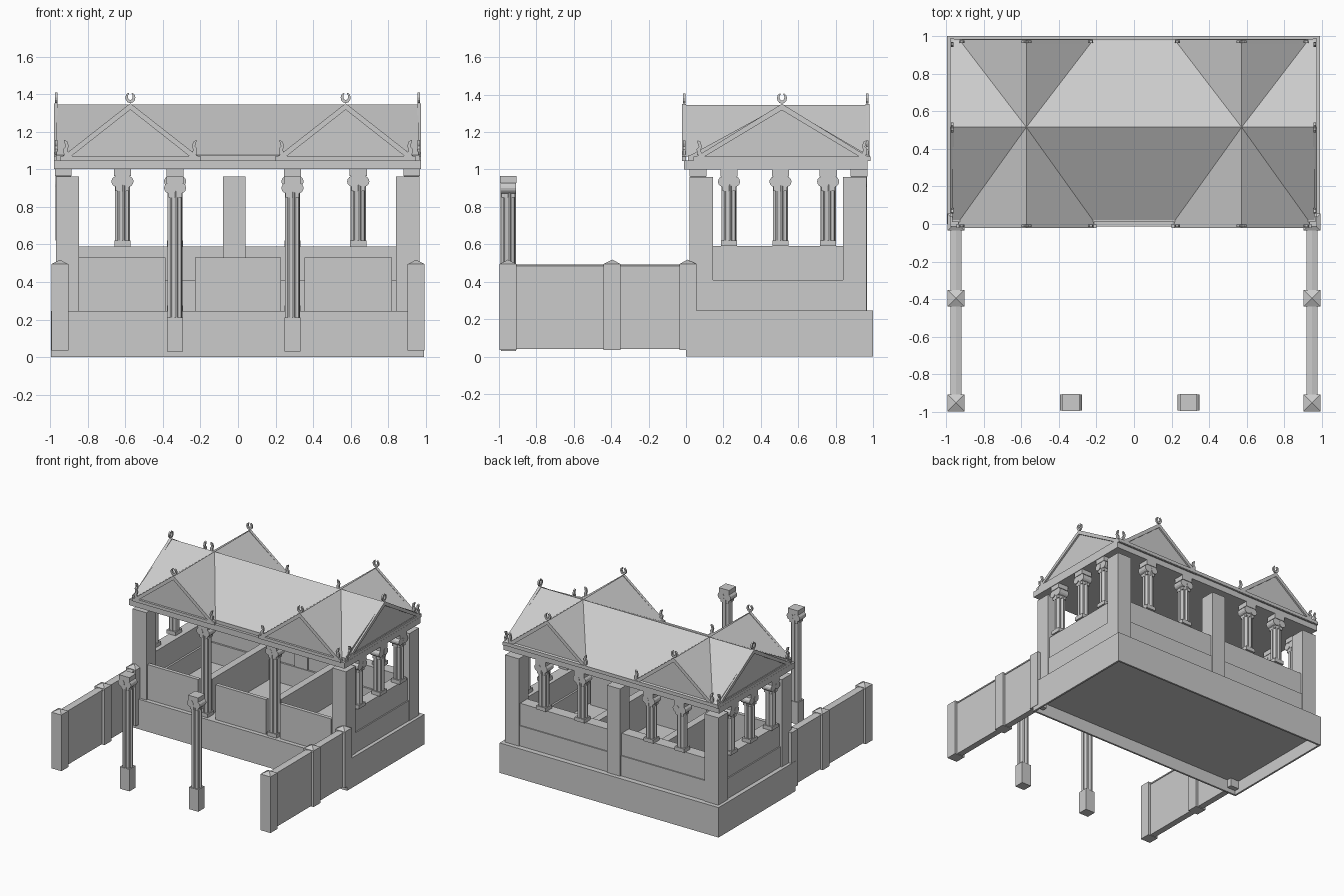
import bpy, bmesh, math

if "Cube" in bpy.data.objects:
    bpy.data.objects.remove(bpy.data.objects["Cube"])


def finish(name, bm):
    bmesh.ops.recalc_face_normals(bm, faces=bm.faces)
    me = bpy.data.meshes.new(name)
    bm.to_mesh(me)
    bm.free()
    ob = bpy.data.objects.new(name, me)
    bpy.context.collection.objects.link(ob)
    return ob


def add_prism(bm, pts, axis, a, b):
    """Extrude a 2D profile from a to b along an axis."""
    def put(p, t):
        return {'x': (t, p[0], p[1]), 'y': (p[0], t, p[1]), 'z': (p[0], p[1], t)}[axis]
    lo = [bm.verts.new(put(p, a)) for p in pts]
    hi = [bm.verts.new(put(p, b)) for p in pts]
    bm.faces.new(lo)
    bm.faces.new(hi[::-1])
    n = len(pts)
    for i in range(n):
        bm.faces.new((lo[i], lo[(i + 1) % n], hi[(i + 1) % n], hi[i]))


def add_box(bm, x0, x1, y0, y1, z0, z1):
    add_prism(bm, [(x0, y0), (x1, y0), (x1, y1), (x0, y1)], 'z', z0, z1)


def prism(name, pts, axis, a, b):
    bm = bmesh.new()
    add_prism(bm, pts, axis, a, b)
    return finish(name, bm)


def box(name, *d):
    bm = bmesh.new()
    add_box(bm, *d)
    return finish(name, bm)


def circle(cx, cz, r, n=14):
    return [(cx + r * math.cos(2 * math.pi * i / n), cz + r * math.sin(2 * math.pi * i / n))
            for i in range(n)]


def column(name, x, y, z0, z1, turned=False, plinth=0.03):
    """Fluted shaft on a plinth, with a scroll capital."""
    bm = bmesh.new()
    h = z1 - z0
    add_box(bm, -.043, .043, -.04, .04, 0, plinth)
    flutes = [((.041 if i % 4 < 2 else .034) * math.cos(math.pi * (i + .5) / 16),
               (.041 if i % 4 < 2 else .034) * math.sin(math.pi * (i + .5) / 16)) for i in range(32)]
    add_prism(bm, flutes, 'z', plinth, h - .08)
    add_box(bm, -.036, .036, -.036, .036, h - .115, h - .08)
    for s in (-1, 1):
        add_prism(bm, circle(s * .03, h - .065, .029), 'y', -.042, .042)
    add_box(bm, -.03, .03, -.04, .04, h - .085, h - .037)
    add_box(bm, -.046, .046, -.045, .045, h - .037, h)
    ob = finish(name, bm)
    ob.location = (x, y, z0)
    ob.rotation_euler.z = math.pi / 2 if turned else 0


# Hollow plinth with raised floor
box("floor_slab", -.98, .975, .015, .985, .1, .245)
box("plinth_front", -.995, .99, 0, .015, 0, .245)
box("plinth_back", -.995, .99, .985, 1, 0, .245)
box("plinth_left", -.995, -.98, .015, .985, 0, .245)
box("plinth_right", .975, .99, .015, .985, 0, .245)

# Corner piers and back middle pier
for x0 in (-.97, .84):
    for y0 in (.02, .84):
        box("corner_pier", x0, x0 + .125, y0, y0 + .125, .245, .96)
box("back_middle_pier", -.08, .04, .845, .967, .245, .96)

# Parapet walls with a thicker lower course
for s in (-1, 1):
    for name, inner, outer, z0, z1 in (("side_wall_base", .84, .96, .245, .41),
                                       ("side_wall", .855, .95, .41, .59)):
        x0, x1 = sorted((s * inner, s * outer))
        box(name, x0, x1, .14, .85, z0, z1)
box("back_wall_base", -.85, .845, .84, .957, .245, .41)
box("back_wall", -.85, .845, .855, .948, .41, .59)

# Front panels and inner partitions
for x0, x1 in ((-.845, -.385), (-.23, .23), (.355, .82)):
    box("front_panel", x0, x1, .035, .065, .245, .53)
for x in (-.335, .29):
    box("partition", x - .03, x + .03, .1, .85, .245, .53)

# Columns: porch, parapet and free standing
for x in (-.335, .29):
    column("front_column", x, .065, .245, 1.0)
    column("free_column", x, -.95, .03, .965, plinth=.18)
for x in (-.615, -.335, .29, .64):
    column("back_column", x, .925, .59, 1.0)
for x in (-.93, .925):
    for y in (.23, .505, .76):
        column("side_column", x, y, .59, 1.0, True)

# Wing walls with pointed posts
for s in (-1, 1):
    c = s * .948
    prism("wing_wall", [(c - .025, .04), (c + .025, .04), (c + .025, .475), (c + .03, .475),
                        (c + .03, .485), (c, .493), (c - .03, .485), (c - .03, .475),
                        (c - .025, .475)], 'y', -.95, .01)
    for y in (-.952, -.395, .01):
        bm = bmesh.new()
        add_box(bm, c - .045, c + .045, y - .045, y + .045, .035, .495)
        top = [v for v in bm.verts if v.co.z > .4]
        face = next(f for f in bm.faces if all(v in top for v in f.verts))
        bmesh.ops.poke(bm, faces=[face], offset=.02)
        apex = [v for v in bm.verts if abs(v.co.x - c) < .001]
        for v in apex:
            v.co.z = .518
        finish("wing_post", bm)

# Entablature and cornice
box("entablature", -.98, .975, -.012, .97, 1.0, 1.048)
box("cornice", -.97, .965, .01, .985, 1.048, 1.075)

# Main roof and cross gables
RIDGE = 1.345
prism("main_roof", [(.012, 1.07), (.985, 1.07), (.515, RIDGE)], 'x', -.965, .96)
for c in (-.573, .573):
    prism("cross_roof", [(c - .36, 1.07), (c + .36, 1.07), (c, RIDGE)], 'y', -.003, .968)


def rake(c, half):
    """Thin chevron outline for a gable edge."""
    return [(c - half, 1.065), (c, RIDGE + .006), (c + half, 1.065),
            (c + half - .045, 1.065), (c, RIDGE - .028), (c - half + .045, 1.065)]


def ornament(name, pts, axis, t):
    prism(name, pts, axis, t - .007, t + .007)


def horseshoe(c, z):
    """Open ring standing on a short foot."""
    arc = [math.radians(115 + i * 31) for i in range(11)]
    return ([(c + .027 * math.cos(a), z + .036 + .029 * math.sin(a)) for a in arc] +
            [(c + .013 * math.cos(a), z + .041 + .018 * math.sin(a)) for a in arc[::-1]])


def hook(c, z, s):
    """Half leaf curling away from the gable."""
    pts = [(-.015, 0), (.014, 0), (.016, .03), (.004, .045), (.01, .06),
           (.012, .078), (-.004, .07), (-.012, .045), (-.005, .025)]
    return [(c - s * u, z + v) for u, v in pts]


# Gable mouldings and ornaments on all six gables
gables = [('y', c, .365, t) for c in (-.573, .573) for t in (-.01, .97)]
gables += [('x', .513, .465, t) for t in (-.968, .963)]
for axis, c, half, t in gables:
    prism("gable_rake", rake(c, half), axis, t - .011, t + .011)
    base = [(c - half - .008, 1.045), (c + half + .008, 1.045),
            (c + half + .008, 1.07), (c - half - .008, 1.07)]
    prism("gable_cornice", base, axis, t - .011, t + .011)
    ornament("apex_ornament", horseshoe(c, RIDGE), axis, t)
    for s in (-1, 1):
        ornament("corner_ornament", hook(c + s * (half - .025), 1.078, -s), axis, t)
